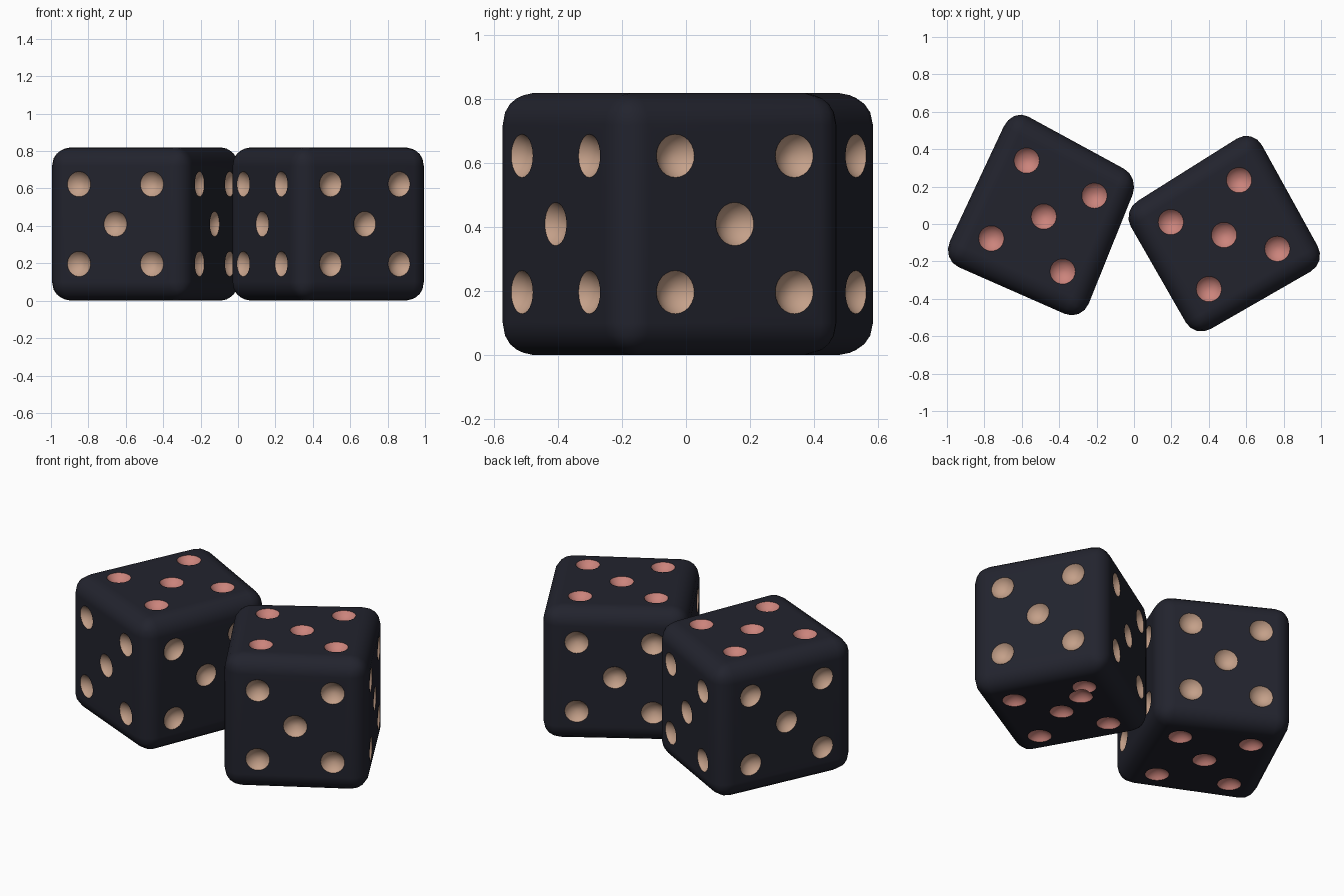
import bpy, bmesh, math
from mathutils import Vector, Matrix

if "Cube" in bpy.data.objects:
    bpy.data.objects.remove(bpy.data.objects["Cube"])

H = 0.82          # die height
BALL, PIP = 0.08, 0.068   # dent sphere radius, dent rim radius
S = 0.52          # pip spacing as a share of the half side
FIVE = [(0, 0), (-S, -S), (S, -S), (S, S), (-S, S)]


def material(name, rgb):
    m = bpy.data.materials.new(name)
    m.diffuse_color = (*rgb, 1)
    m.use_nodes = True
    m.node_tree.nodes["Principled BSDF"].inputs["Base Color"].default_value = m.diffuse_color
    return m


MATS = [material("dark_navy", (0.016, 0.017, 0.027)),
        material("tan", (0.55, 0.35, 0.25)),
        material("dusty_red", (0.60, 0.23, 0.20))]


def plan(corners, u, v):
    """Place u, v in -1..1 inside the four plan corners."""
    weights = [(1-u)*(1-v), (1+u)*(1-v), (1+u)*(1+v), (1-u)*(1+v)]
    return Vector((sum(w*c[0] for w, c in zip(weights, corners)) / 4,
                   sum(w*c[1] for w, c in zip(weights, corners)) / 4))


def add_object(name, bm):
    mesh = bpy.data.meshes.new(name)
    bm.to_mesh(mesh)
    bm.free()
    for m in MATS:
        mesh.materials.append(m)
    ob = bpy.data.objects.new(name, mesh)
    bpy.context.collection.objects.link(ob)
    return ob


def make_die(name, corners, extra_bottom):
    # rounded body, skewed to its slightly uneven plan
    bm = bmesh.new()
    bmesh.ops.create_cube(bm, size=H)
    bmesh.ops.bevel(bm, geom=bm.edges[:], offset=0.1, segments=4,
                    profile=0.5, affect='EDGES')
    for v in bm.verts:
        p = plan(corners, v.co.x * 2 / H, v.co.y * 2 / H)
        v.co = (p.x, p.y, v.co.z + H / 2)
    bmesh.ops.recalc_face_normals(bm, faces=bm.faces[:])
    die = add_object(name, bm)

    # pip positions: tan on the walls, red on top and bottom
    spots = []
    for i in range(4):
        a, b = Vector(corners[i]), Vector(corners[(i + 1) % 4])
        d = (b - a).normalized()
        n = Vector((d.y, -d.x, 0))
        for u, w in FIVE:
            p = a.lerp(b, (1 + u) / 2)
            spots.append((Vector((p.x, p.y, H / 2 * (1 + w))), n, 1))
    for z, n, pips in ((H, 1, FIVE), (0, -1, FIVE + extra_bottom)):
        for u, v in pips:
            p = plan(corners, u, v)
            spots.append((Vector((p.x, p.y, z)), Vector((0, 0, n)), 2))

    # spheres that cut the round dents
    out = math.sqrt(BALL**2 - PIP**2)
    tools = []
    for k, group in enumerate((spots[:-1 * len(extra_bottom)] if extra_bottom else spots,
                               spots[-1 * len(extra_bottom):] if extra_bottom else [])):
        if not group:
            continue
        bm = bmesh.new()
        for p, n, mat in group:
            turn = Vector((0, 0, 1)).rotation_difference(n).to_matrix().to_4x4()
            made = bmesh.ops.create_uvsphere(
                bm, u_segments=24, v_segments=16, radius=BALL,
                matrix=Matrix.Translation(p + n * out) @ turn)
            for v in made["verts"]:
                for f in v.link_faces:
                    f.material_index = mat
        tool = add_object(name + "_pip_cutter_%d" % k, bm)
        tool.hide_render = True
        mod = die.modifiers.new("pips_%d" % k, 'BOOLEAN')
        mod.operation = 'DIFFERENCE'
        mod.solver = 'EXACT'
        mod.object = tool
        tools.append(tool)

    # bake the cuts and drop the cutters
    deps = bpy.context.evaluated_depsgraph_get()
    baked = bpy.data.meshes.new_from_object(die.evaluated_get(deps))
    die.modifiers.clear()
    die.data = baked
    for tool in tools:
        bpy.data.objects.remove(tool)

    # smooth rounding, crisp pip rims, flat faces
    bpy.ops.object.select_all(action='DESELECT')
    die.select_set(True)
    bpy.context.view_layer.objects.active = die
    bpy.ops.object.shade_smooth_by_angle(angle=math.radians(40))
    wn = die.modifiers.new("flat_sides", 'WEIGHTED_NORMAL')
    wn.keep_sharp = True
    return die


make_die("left_die",
         [(-1.03, -0.19), (-0.28, -0.52), (0.03, 0.25), (-0.65, 0.62)], [])
make_die("right_die",
         [(0.325, -0.61), (1.03, -0.205), (0.635, 0.51), (-0.065, 0.07)],
         [(0.29, 0.39)])
